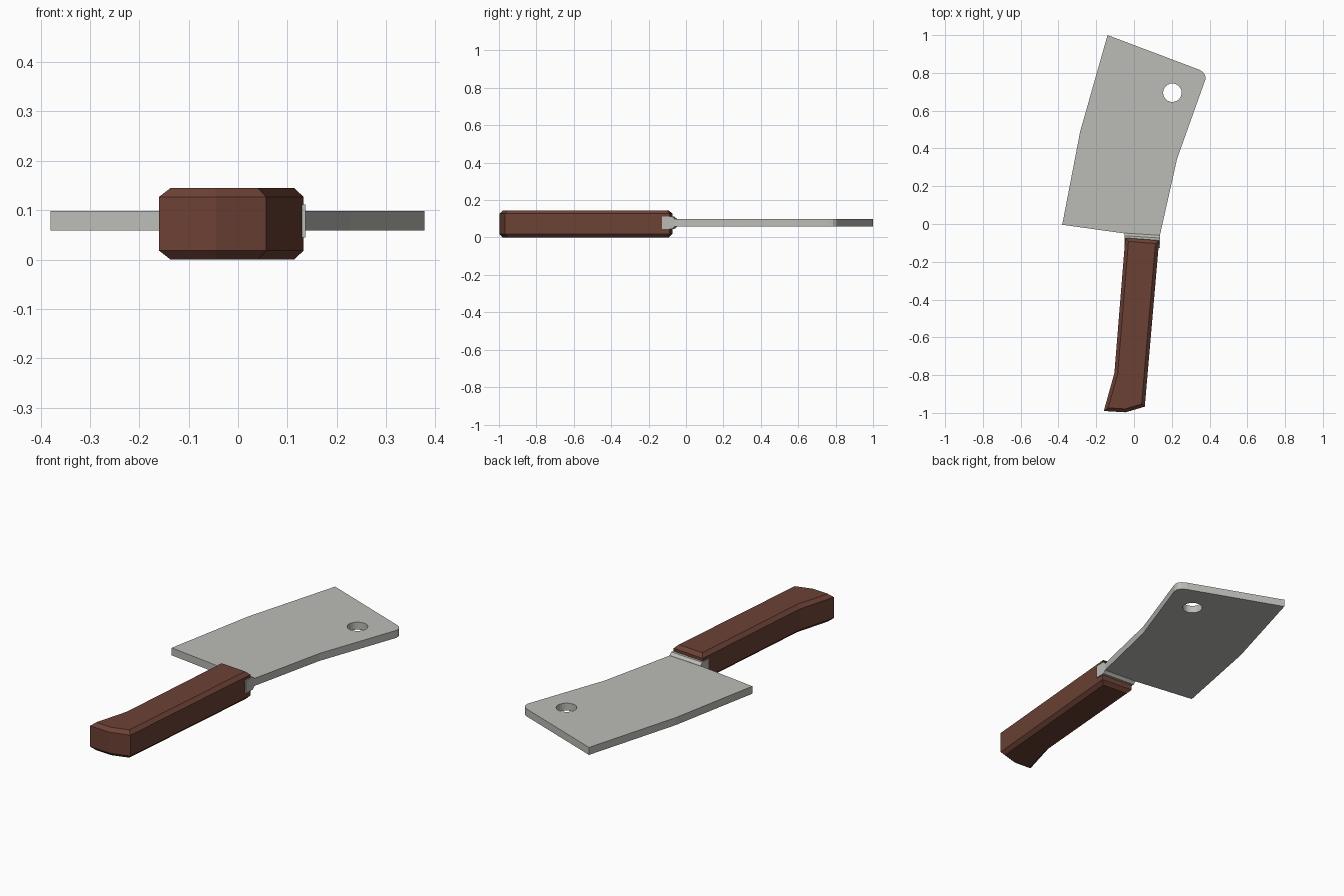
import bpy, bmesh, math
from mathutils import Vector

old = bpy.data.objects.get("Cube")
if old:
    bpy.data.objects.remove(old)


def material(name, rgb):
    mat = bpy.data.materials.new(name)
    mat.use_nodes = True
    mat.diffuse_color = (*rgb, 1)
    bsdf = next(n for n in mat.node_tree.nodes if n.type == 'BSDF_PRINCIPLED')
    bsdf.inputs["Base Color"].default_value = (*rgb, 1)
    return mat


def extruded(name, loops, shift, mat, chamfer=0):
    """Fill flat loops (outline, then holes), extrude by shift, chamfer both caps."""
    bm = bmesh.new()
    for loop in loops:
        verts = [bm.verts.new(p) for p in loop]
        for a, b in zip(verts, verts[1:] + verts[:1]):
            bm.edges.new((a, b))
    shift = Vector(shift)
    bmesh.ops.triangle_fill(bm, edges=bm.edges[:], use_beauty=True)
    geom = bmesh.ops.extrude_face_region(bm, geom=bm.faces[:], use_keep_orig=True)["geom"]
    bmesh.ops.translate(bm, vec=shift, verts=[g for g in geom if isinstance(g, bmesh.types.BMVert)])
    bmesh.ops.recalc_face_normals(bm, faces=bm.faces[:])
    if chamfer:
        caps = [f for f in bm.faces if abs(f.normal.z) > 0.9]
        bmesh.ops.inset_region(bm, faces=caps, thickness=chamfer, depth=chamfer, use_even_offset=True)
    mesh = bpy.data.meshes.new(name)
    bm.to_mesh(mesh)
    bm.free()
    mesh.materials.append(mat)
    obj = bpy.data.objects.new(name, mesh)
    bpy.context.collection.objects.link(obj)
    return obj


steel = material("steel grey", (0.50, 0.50, 0.47))
wood = material("brown wood", (0.15, 0.053, 0.036))

# Blade with a round hanging hole
blade = [(-0.14, 1.0), (0.345, 0.817), (0.365, 0.805), (0.377, 0.787), (0.378, 0.765),
         (0.228, 0.345), (0.137, -0.06), (-0.05, -0.05), (-0.38, -0.004), (-0.285, 0.49)]
turns = [math.tau * i / 24 for i in range(24)]
hole = [(0.203 + 0.049 * math.cos(t), 0.695 + 0.049 * math.sin(t)) for t in turns]
extruded("blade", [[(x, y, 0.059) for x, y in loop] for loop in (blade, hole)], (0, 0, 0.039), steel)

# Metal collar between blade and handle
collar = [(-0.116, 0.045), (-0.062, 0.045), (-0.048, 0.058),
          (-0.048, 0.099), (-0.062, 0.112), (-0.116, 0.112)]
extruded("collar", [[(-0.05, y, z) for y, z in collar]], (0.187, -0.012, 0), steel)

# Chamfered wooden handle with a flared butt
grip = [(-0.046, -0.073), (0.133, -0.087), (0.057, -0.967),
        (-0.045, -0.997), (-0.16, -0.99), (-0.104, -0.79)]
extruded("handle", [[(x, y, 0.018) for x, y in grip]], (0, 0, 0.109), wood, chamfer=0.018)
